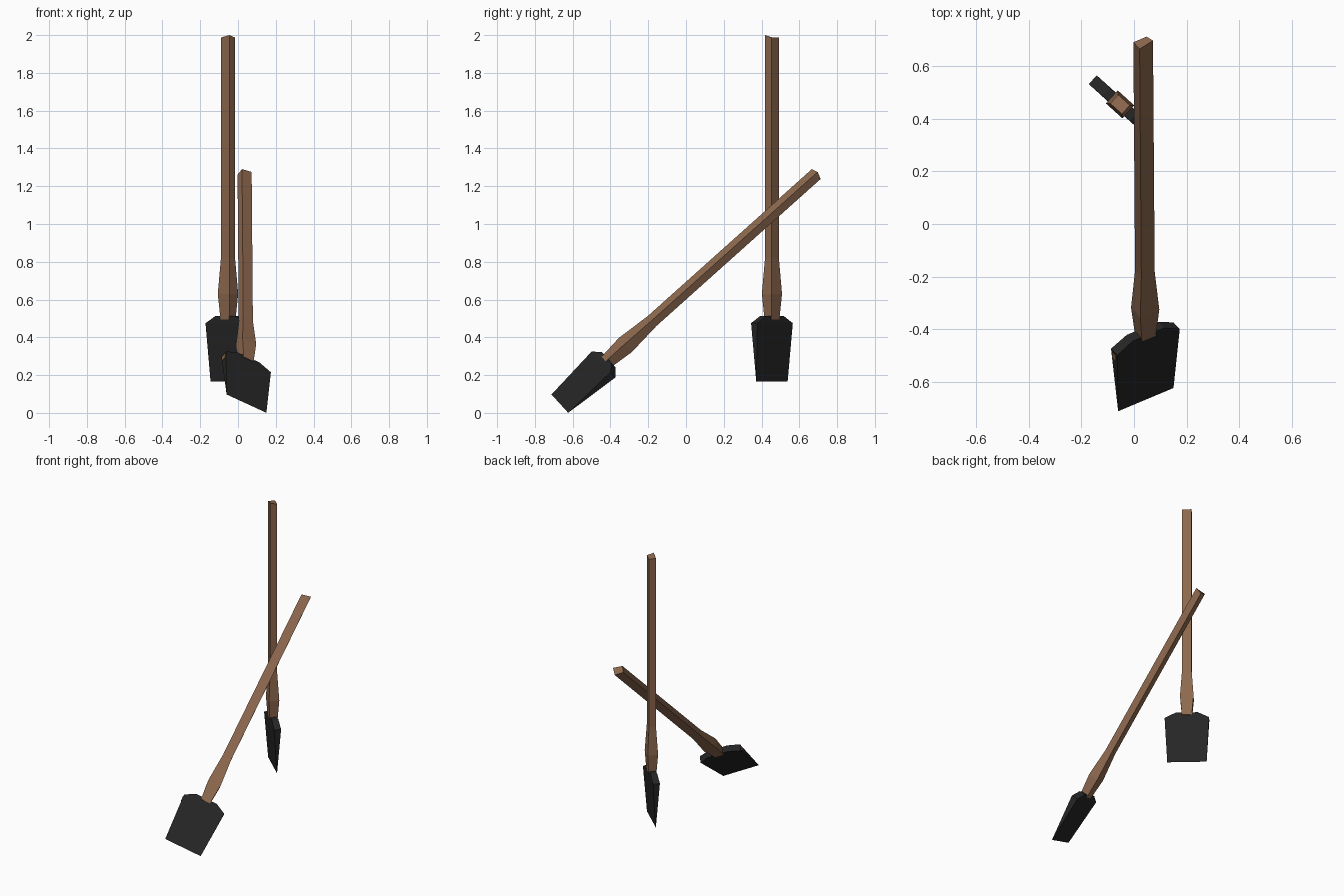
import bpy, bmesh
from mathutils import Vector, Matrix

if "Cube" in bpy.data.objects:
    bpy.data.objects.remove(bpy.data.objects["Cube"])


def material(name, rgb):
    m = bpy.data.materials.new(name)
    m.diffuse_color = (*rgb, 1)
    m.use_nodes = True
    m.node_tree.nodes["Principled BSDF"].inputs["Base Color"].default_value = m.diffuse_color
    return m


WOOD = material("brown_wood", (0.27, 0.14, 0.077))
IRON = material("black_iron", (0.019, 0.019, 0.019))


def loft(name, sections, mat, frame, tilt=0.0):
    """Stack rectangles (width, thickness, height); zero thickness makes an edge.
    tilt raises one corner of the last rectangle."""
    bm = bmesh.new()
    rings = []
    for w, t, z in sections:
        if t == 0:
            a, b = bm.verts.new((-w / 2, 0, z)), bm.verts.new((w / 2, 0, z))
            rings.append([a, b, b, a])
        else:
            rings.append([bm.verts.new((sx * w / 2, sy * t / 2, z))
                          for sx, sy in ((-1, -1), (1, -1), (1, 1), (-1, 1))])
    rings[-1][1].co.z += tilt
    for lo, hi in zip(rings, rings[1:]):
        for i in range(4):
            j = (i + 1) % 4
            quad = list(dict.fromkeys((lo[i], lo[j], hi[j], hi[i])))
            if len(quad) > 2:
                bm.faces.new(quad)
    for ring in (rings[0], rings[-1]):
        if len(set(ring)) == 4:
            bm.faces.new(ring)
    bmesh.ops.recalc_face_normals(bm, faces=bm.faces)
    me = bpy.data.meshes.new(name)
    bm.to_mesh(me)
    bm.free()
    me.materials.append(mat)
    ob = bpy.data.objects.new(name, me)
    ob.matrix_world = frame
    bpy.context.collection.objects.link(ob)
    return ob


def make_frame(origin, up, side):
    """Local x = blade width, y = thickness, z = along the handle."""
    z = Vector(up).normalized()
    x = Vector(side)
    x = (x - z * x.dot(z)).normalized()
    y = z.cross(x)
    m = Matrix((x, y, z)).transposed().to_4x4()
    m.translation = Vector(origin)
    return m


def shovel(label, frame):
    # handle: neck, flare, straight shaft with a slightly raised corner
    loft(label + "_handle", [(0.062, 0.05, 0.33), (0.085, 0.067, 0.465),
                             (0.06, 0.045, 0.655), (0.06, 0.045, 1.822)],
         WOOD, frame, tilt=0.013)
    # blade: sharp lower edge, wide shoulders, sloped top
    loft(label + "_blade", [(0.248, 0, 0), (0.28, 0.045, 0.31),
                            (0.14, 0.042, 0.348)], IRON, frame)


standing = make_frame((-0.053, 0.455, 0.165), (0, 0, 1), (0.743, -0.669, 0))
leaning = make_frame((0.045, -0.668, 0.049), (-0.0055, 0.745, 0.667),
                     (0.85, 0.364, -0.385))
shovel("standing_shovel", standing)
shovel("leaning_shovel", leaning)

# small worn wooden patch on the shoulder of the leaning blade
loft("shoulder_patch", [(0.006, 0.026, 0.272), (0.006, 0.026, 0.3)], WOOD,
     leaning @ Matrix.Translation((-0.1385, 0, 0)))
